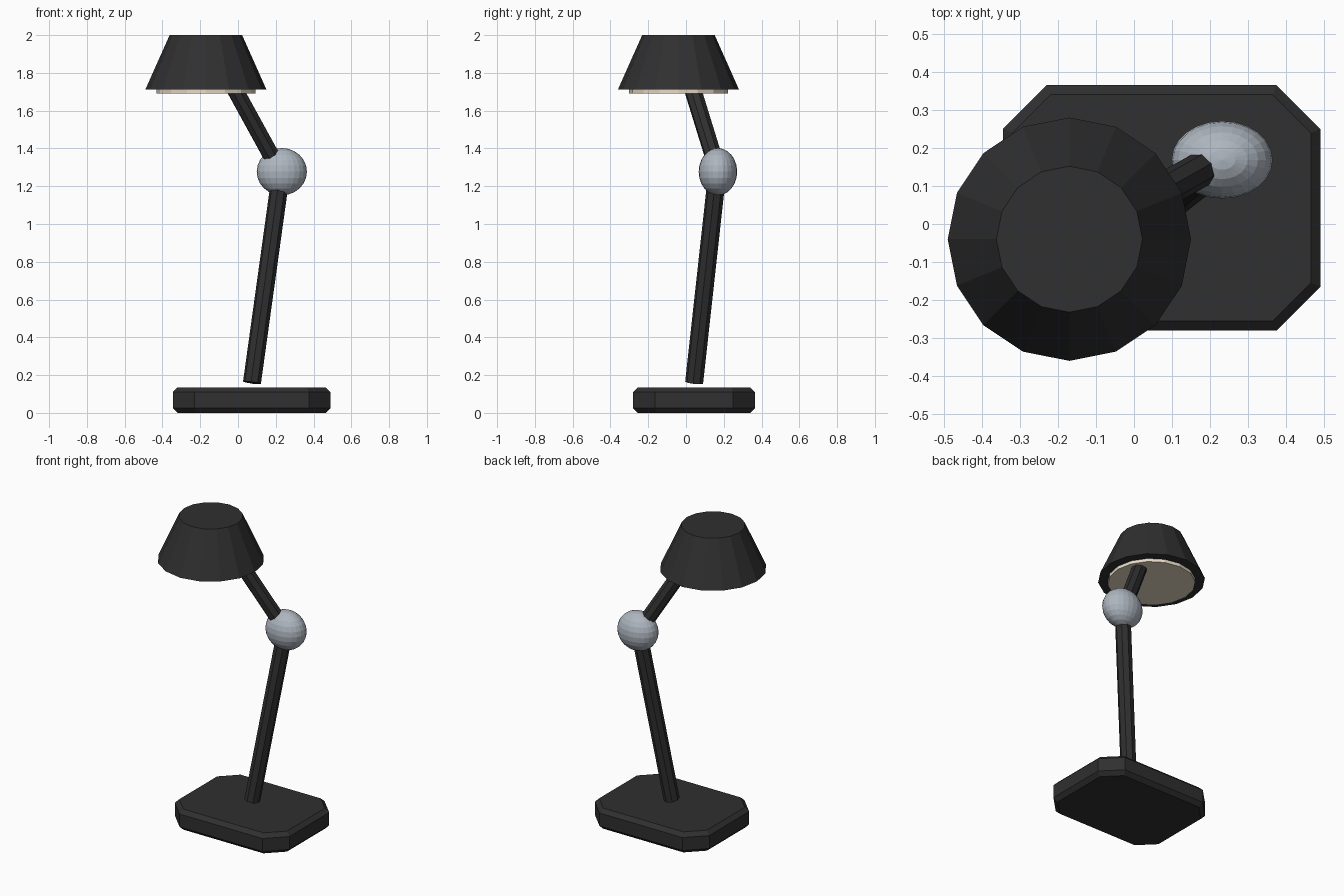
import bpy, bmesh, math
from mathutils import Vector

if "Cube" in bpy.data.objects:
    bpy.data.objects.remove(bpy.data.objects["Cube"])


def material(name, rgb):
    m = bpy.data.materials.new(name)
    m.diffuse_color = (*rgb, 1)
    m.use_nodes = True
    m.node_tree.nodes["Principled BSDF"].inputs["Base Color"].default_value = m.diffuse_color
    return m


black = material("matte_black", (0.029, 0.029, 0.029))
metal = material("brushed_metal", (0.42, 0.465, 0.52))
cream = material("warm_cream", (0.84, 0.74, 0.60))


def finish(bm, name, mat):
    bmesh.ops.recalc_face_normals(bm, faces=bm.faces)
    mesh = bpy.data.meshes.new(name)
    bm.to_mesh(mesh)
    bm.free()
    mesh.materials.append(mat)
    obj = bpy.data.objects.new(name, mesh)
    bpy.context.collection.objects.link(obj)
    return obj


def cone(name, start, end, r1, r2, sides, mat):
    """Capped cone or cylinder running from start to end."""
    start, end = Vector(start), Vector(end)
    axis = end - start
    bm = bmesh.new()
    bmesh.ops.create_cone(bm, cap_ends=True, segments=sides,
                          radius1=r1, radius2=r2, depth=axis.length)
    obj = finish(bm, name, mat)
    obj.location = (start + end) / 2
    obj.rotation_mode = 'QUATERNION'
    if axis.xy.length > 1e-6:
        obj.rotation_quaternion = axis.to_track_quat('Z', 'Y')
    return obj


# Base: slab with clipped corners and a chamfer round its top and bottom
HX, HY, CUT, HEIGHT, CHAMFER = 0.4175, 0.3225, 0.115, 0.135, 0.025
corners = [(HX, HY - CUT), (HX - CUT, HY), (CUT - HX, HY), (-HX, HY - CUT),
           (-HX, CUT - HY), (CUT - HX, -HY), (HX - CUT, -HY), (HX, CUT - HY)]
bm = bmesh.new()
floor = bm.faces.new([bm.verts.new((x, y, 0)) for x, y in corners])
top = bmesh.ops.extrude_face_region(bm, geom=[floor], use_keep_orig=True)["geom"]
bmesh.ops.translate(bm, vec=(0, 0, HEIGHT),
                    verts=[g for g in top if isinstance(g, bmesh.types.BMVert)])
rims = [e for e in bm.edges if abs(e.verts[0].co.z - e.verts[1].co.z) < 1e-5]
bmesh.ops.bevel(bm, geom=rims, offset=CHAMFER, segments=1, affect='EDGES')
base = finish(bm, "base", black)
base.location = (0.0725, 0.0425, 0)

# Two arms meeting in the joint
JOINT = (0.232, 0.169, 1.277)
cone("lower_arm", (0.074, 0.043, 0.16), (0.225, 0.163, 1.25), 0.048, 0.048, 8, black)
cone("upper_arm", (0.221, 0.169, 1.28), (-0.092, -0.007, 1.85), 0.046, 0.046, 8, black)

# Joint: squashed faceted ball
bm = bmesh.new()
bmesh.ops.create_uvsphere(bm, u_segments=24, v_segments=12, radius=1)
joint = finish(bm, "joint_ball", metal)
joint.location = JOINT
joint.scale = (0.133, 0.102, 0.125)

# Shade and the light panel under it
SX, SY = -0.17, -0.04
cone("lamp_shade", (SX, SY, 1.713), (SX, SY, 2.0), 0.32, 0.192, 16, black)
cone("light_panel", (SX, SY, 1.692), (SX, SY, 1.73), 0.262, 0.262, 16, cream)
